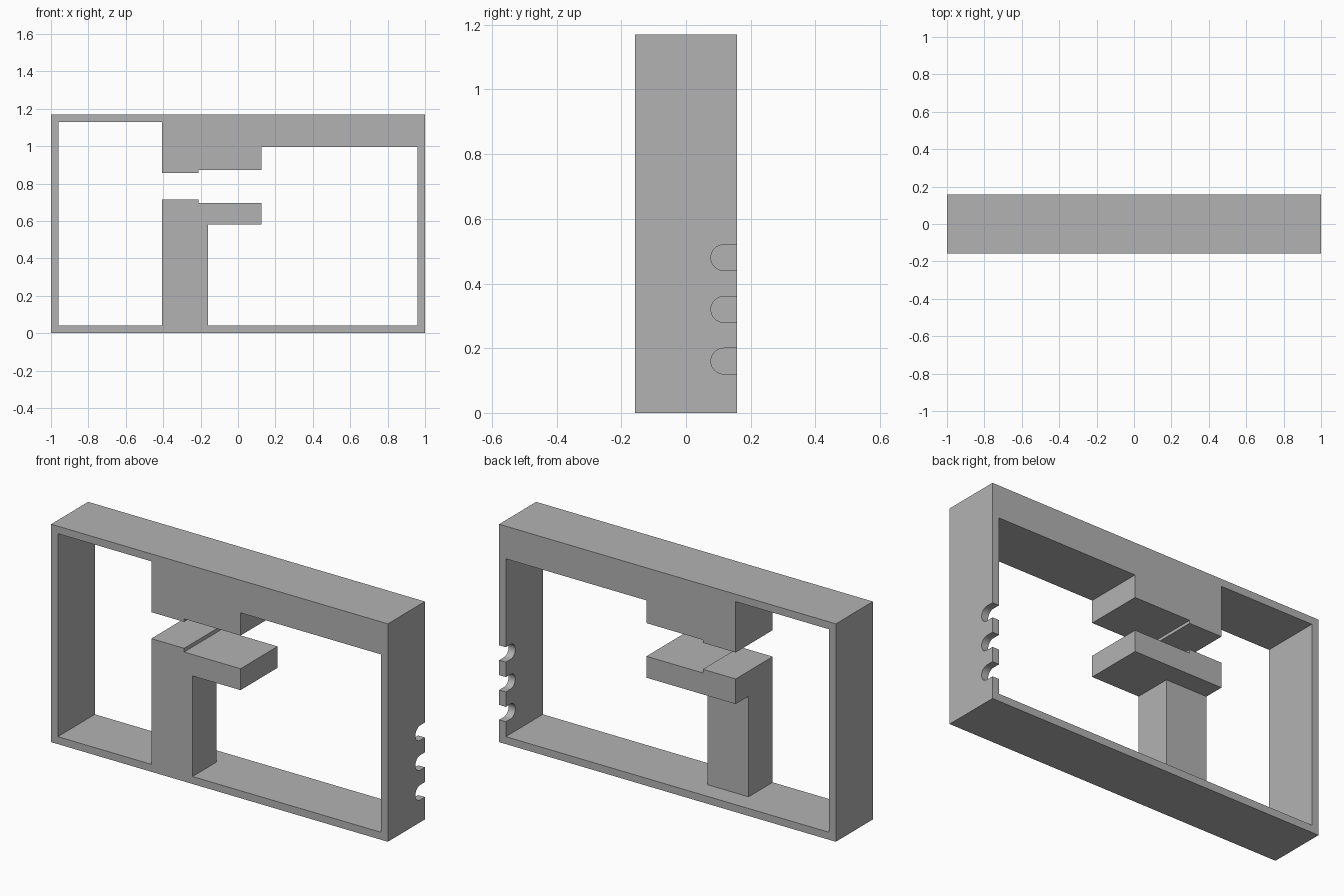
import bpy
import bmesh
import math

cube = bpy.data.objects.get("Cube")
if cube:
    bpy.data.objects.remove(cube, do_unlink=True)

WIDTH, DEPTH, HEIGHT, WALL = 2.0, 0.314, 1.17, 0.04
X, Y = WIDTH / 2, DEPTH / 2
INNER = X - WALL

grey = bpy.data.materials.new("plain grey")
grey.use_nodes = True
colour = (0.45, 0.45, 0.45, 1)
grey.diffuse_color = colour
grey.node_tree.nodes["Principled BSDF"].inputs["Base Color"].default_value = colour


def prism(name, outline, start, end, axis="y"):
    """Extrude an outline, (x, z) along y or (y, z) along x."""
    bm = bmesh.new()
    place = (lambda a, b: (a, start, b)) if axis == "y" else (lambda a, b: (start, a, b))
    face = bm.faces.new([bm.verts.new(place(a, b)) for a, b in outline])
    moved = bmesh.ops.extrude_face_region(bm, geom=[face])["geom"]
    step = (0, end - start, 0) if axis == "y" else (end - start, 0, 0)
    bmesh.ops.translate(bm, vec=step,
                        verts=[g for g in moved if isinstance(g, bmesh.types.BMVert)])
    bmesh.ops.recalc_face_normals(bm, faces=bm.faces)
    mesh = bpy.data.meshes.new(name)
    bm.to_mesh(mesh)
    bm.free()
    mesh.materials.append(grey)
    obj = bpy.data.objects.new(name, mesh)
    bpy.context.collection.objects.link(obj)
    return obj


def rect(a0, a1, b0, b1):
    return [(a0, b0), (a1, b0), (a1, b1), (a0, b1)]


def cut(target, cutter):
    """Subtract the cutter for good and remove it."""
    cutter.hide_render = True
    mod = target.modifiers.new("cut", "BOOLEAN")
    mod.operation, mod.solver, mod.object = "DIFFERENCE", "EXACT", cutter
    bpy.context.view_layer.objects.active = target
    bpy.ops.object.modifier_apply(modifier=mod.name)
    bpy.data.objects.remove(cutter, do_unlink=True)


frame = prism("frame", rect(-X, X, 0, HEIGHT), -Y, Y)

# Opening, running around the stepped upper block and the post with its arm
LEFT, STEP, POST, ARM = -0.405, -0.21, -0.16, 0.125
ARM_BOTTOM = 0.58
opening = [
    (-INNER, WALL), (LEFT, WALL), (LEFT, 0.715), (STEP, 0.715), (STEP, 0.695),
    (ARM, 0.695), (ARM, ARM_BOTTOM), (POST, ARM_BOTTOM), (POST, WALL),
    (INNER, WALL), (INNER, 0.995), (ARM, 0.995), (ARM, 0.873), (STEP, 0.873),
    (STEP, 0.857), (LEFT, 0.857), (LEFT, HEIGHT - WALL), (-INNER, HEIGHT - WALL),
]
cut(frame, prism("opening_cutter", opening, -Y - 0.1, Y + 0.1))

# The post is shallower than the arm at the back
cut(frame, prism("post_back_cutter", rect(LEFT - 0.05, POST + 0.05, WALL, ARM_BOTTOM),
                 0.047, Y + 0.1))

# Three rounded notches in the back edge of one side wall
RADIUS = 0.04
for z in (0.16, 0.32, 0.48):
    arc = [(Y - RADIUS - RADIUS * math.sin(math.pi * i / 16),
            z + RADIUS * math.cos(math.pi * i / 16)) for i in range(17)]
    outline = arc + [(Y + 0.1, z - RADIUS), (Y + 0.1, z + RADIUS)]
    cut(frame, prism("notch_cutter", outline, INNER - 0.05, X + 0.1, "x"))

# Smooth only the notch curves
bpy.ops.object.select_all(action="DESELECT")
frame.select_set(True)
bpy.context.view_layer.objects.active = frame
bpy.ops.object.shade_smooth_by_angle(angle=math.radians(30))
